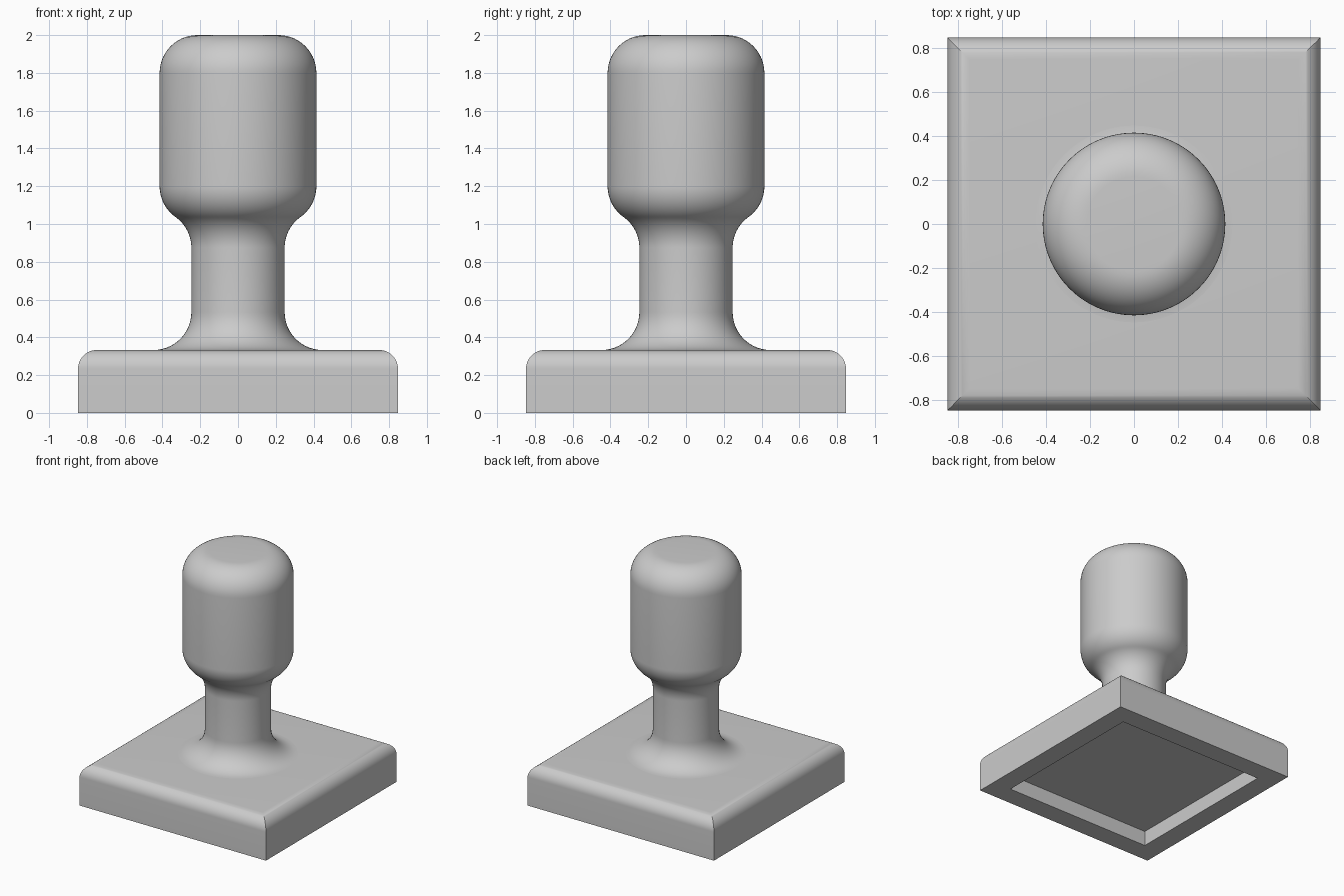
import bpy
import bmesh
from math import pi, sin, cos, radians, sqrt, atan2

if "Cube" in bpy.data.objects:
    bpy.data.objects.remove(bpy.data.objects["Cube"])

GREY = (0.6, 0.6, 0.6, 1.0)
mat = bpy.data.materials.new("plain grey")
mat.use_nodes = True
mat.diffuse_color = GREY
mat.node_tree.nodes["Principled BSDF"].inputs["Base Color"].default_value = GREY


def arc(cx, cz, r, start, end, steps=14):
    """Points of a circular arc in the (radius, height) plane, angles in degrees."""
    angles = [radians(start + (end - start) * i / steps) for i in range(steps + 1)]
    return [(cx + r * cos(a), cz + r * sin(a)) for a in angles]


def revolve(name, profile, sides, turn=0.0):
    """Loft a profile around z and close both ends."""
    bm = bmesh.new()
    rings = [[bm.verts.new((r * cos(turn + 2 * pi * i / sides),
                            r * sin(turn + 2 * pi * i / sides), z))
              for i in range(sides)] for r, z in profile]
    for low, high in zip(rings, rings[1:]):
        for i in range(sides):
            j = (i + 1) % sides
            bm.faces.new((low[i], low[j], high[j], high[i]))
    bm.faces.new(rings[0][::-1])
    bm.faces.new(rings[-1])
    bmesh.ops.recalc_face_normals(bm, faces=bm.faces)
    mesh = bpy.data.meshes.new(name)
    bm.to_mesh(mesh)
    bm.free()
    mesh.materials.append(mat)
    obj = bpy.data.objects.new(name, mesh)
    bpy.context.collection.objects.link(obj)
    bpy.ops.object.select_all(action="DESELECT")
    obj.select_set(True)
    bpy.context.view_layer.objects.active = obj
    bpy.ops.object.shade_smooth_by_angle(angle=radians(30))
    return obj


# Square base: recessed underside, straight walls, rounded top edge
half, top, edge = 0.847, 0.333, 0.1
inner, recess = 0.68, 0.125
outline = [(inner, recess), (inner, 0), (half, 0)]
outline += arc(half - edge, top - edge, edge, 0, 90)
revolve("base", [(r * sqrt(2), z) for r, z in outline], 4, pi / 4)

# Handle: flared foot, slim neck, rounded grip
neck, grip, fillet = 0.247, 0.415, 0.2
low_z, high_z = 1.2, 1.8
flare = neck + fillet
core = grip - fillet
drop = sqrt((2 * fillet) ** 2 - (flare - core) ** 2)
lean = atan2(drop, flare - core) * 180 / pi

shape = [(flare, top - edge)]
shape += arc(flare, top + fillet, fillet, 270, 180)
shape += arc(flare, low_z - drop, fillet, 180, 180 - lean)
shape += arc(core, low_z, fillet, -lean, 0)[1:]
shape += arc(core, high_z, fillet, 0, 90)
revolve("handle", shape, 96)
